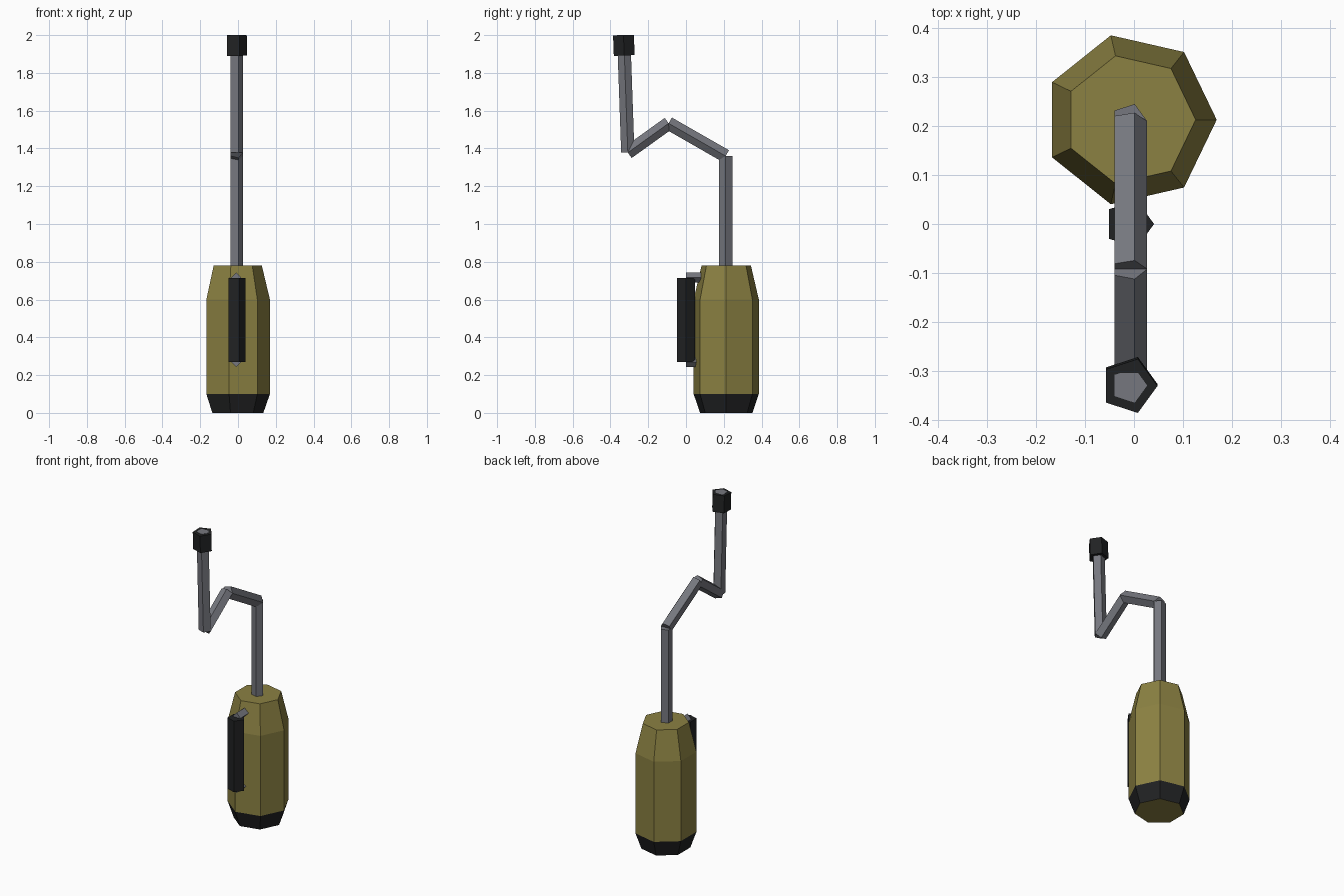
import bpy, bmesh, math
from mathutils import Vector

if "Cube" in bpy.data.objects:
    bpy.data.objects.remove(bpy.data.objects["Cube"])


def material(name, rgb):
    m = bpy.data.materials.new(name)
    m.diffuse_color = (*rgb, 1)
    m.use_nodes = True
    m.node_tree.nodes["Principled BSDF"].inputs["Base Color"].default_value = m.diffuse_color
    return m


OLIVE = material("olive", (0.26, 0.22, 0.055))
BLACK = material("black", (0.015, 0.016, 0.017))
STEEL = material("steel", (0.18, 0.185, 0.21))
CX = -0.008


def loft(name, sides, rings, mats, bands=None):
    """Skin regular polygons; each ring is (centre, normal, radius)."""
    bm = bmesh.new()
    loops = []
    for c, n, r in rings:
        u = Vector((1, 0, 0))
        v = Vector(n).normalized().cross(u)
        loops.append([bm.verts.new(Vector(c)
                      + r * math.cos(2 * math.pi * i / sides) * u
                      + r * math.sin(2 * math.pi * i / sides) * v)
                      for i in range(sides)])
    for b, (lo, hi) in enumerate(zip(loops, loops[1:])):
        for i in range(sides):
            j = (i + 1) % sides
            f = bm.faces.new((lo[i], lo[j], hi[j], hi[i]))
            f.material_index = bands[b] if bands else 0
    bm.faces.new(loops[0][::-1])
    bm.faces.new(loops[-1])
    bmesh.ops.recalc_face_normals(bm, faces=bm.faces[:])
    me = bpy.data.meshes.new(name)
    bm.to_mesh(me)
    bm.free()
    for m in mats:
        me.materials.append(m)
    ob = bpy.data.objects.new(name, me)
    bpy.context.collection.objects.link(ob)
    return ob


def bar(name, a, b, radius, sides, mat, normal=None, x=-0.01):
    """Straight prism between two (y, z) points."""
    a, b = Vector((x, *a)), Vector((x, *b))
    n = normal or (b - a)
    return loft(name, sides, [(a, n, radius), (b, n, radius)], [mat])


UP = (0, 0, 1)

# Seven-sided canister with dark foot band
profile = [(0, 0.142), (0.1, 0.177), (0.6, 0.177), (0.78, 0.134)]
loft("canister", 7, [((CX, 0.213, z), UP, r) for z, r in profile],
     [OLIVE, BLACK], [1, 0, 0])

# Crooked steel rod, one prism per segment
path = [(0.21, 0.75), (0.21, 1.36), (-0.092, 1.533), (-0.308, 1.378), (-0.33, 2.0)]
for i, (a, b) in enumerate(zip(path, path[1:])):
    bar(f"rod_segment_{i + 1}", a, b, 0.037, 5, STEEL, UP if i == 3 else None)

# Dark tip sleeve
bar("rod_tip", (-0.327, 1.892), (-0.331, 1.999), 0.058, 5, BLACK)

# Front grip and its two brackets
bar("grip", (0, 0.27), (0, 0.713), 0.051, 5, BLACK)
for name, z, y in (("upper_bracket", 0.716, 0.1), ("lower_bracket", 0.27, 0.07)):
    bar(name, (0, z), (y, z), 0.027, 4, STEEL)
